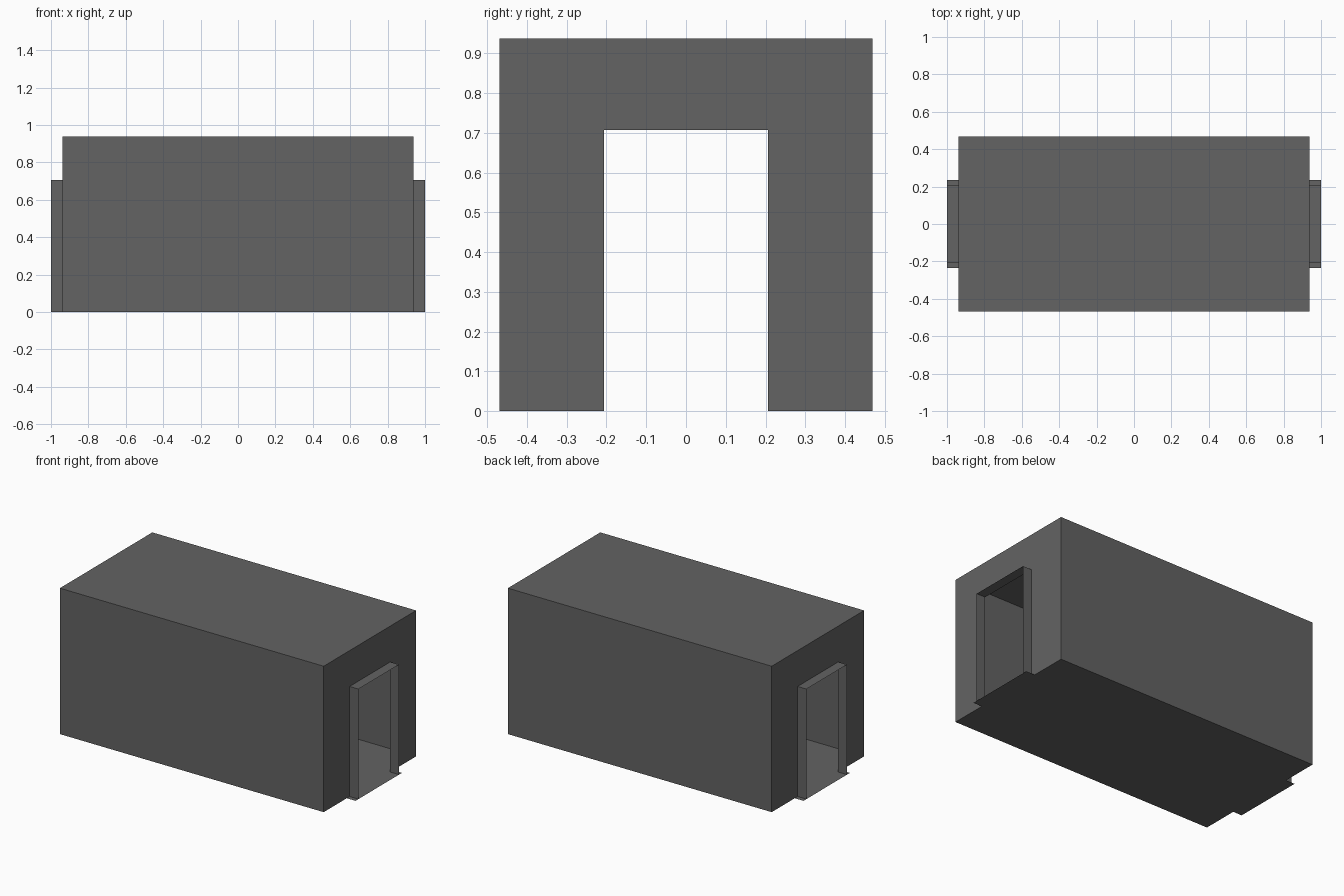
import bpy

cube = bpy.data.objects.get("Cube")
if cube:
    bpy.data.objects.remove(cube, do_unlink=True)

# Overall sizes
X, Y, H = 0.9375, 0.469, 0.9375      # hall half length, half width, height
END = 1.0                            # outer end of the doorways
DY, DH = 0.206, 0.707                # doorway half width and height
SILL = 0.235                         # threshold half width

grey = bpy.data.materials.new("dark_grey")
grey.use_nodes = True
colour = (0.125, 0.125, 0.125, 1)
grey.diffuse_color = colour
bsdf = next(n for n in grey.node_tree.nodes if n.type == 'BSDF_PRINCIPLED')
bsdf.inputs["Base Color"].default_value = colour
bsdf.inputs["Roughness"].default_value = 0.9


def sheet(name, points):
    """One flat panel from its outline."""
    mesh = bpy.data.meshes.new(name)
    mesh.from_pydata(points, [], [list(range(len(points)))])
    mesh.materials.append(grey)
    obj = bpy.data.objects.new(name, mesh)
    bpy.context.collection.objects.link(obj)
    return obj


def level(name, x0, x1, y, z, up=True):
    """Horizontal panel, facing up or down."""
    pts = [(x0, -y, z), (x1, -y, z), (x1, y, z), (x0, y, z)]
    return sheet(name, pts if up else pts[::-1])


def upright(name, x0, x1, y, h):
    """Lengthwise vertical panel, facing away from the centre line."""
    pts = [(x0, y, 0), (x1, y, 0), (x1, y, h), (x0, y, h)]
    return sheet(name, pts if y < 0 else pts[::-1])


# Hall shell
level("floor", -X, X, Y, 0, up=False)
level("roof", -X, X, Y, H)
upright("front_wall", -X, X, -Y, H)
upright("back_wall", -X, X, Y, H)

# End walls with a door opening, each with a thin projecting doorway
outline = [(DY, 0), (Y, 0), (Y, H), (-Y, H), (-Y, 0), (-DY, 0), (-DY, DH), (DY, DH)]
for side, s in (("left", 1), ("right", -1)):
    sheet(side + "_end_wall", [(s * X, y, z) for y, z in outline[::s]])
    x0, x1 = sorted((s * X, s * END))
    level(side + "_doorway_top", x0, x1, DY, DH)
    level(side + "_threshold", x0, x1, SILL, 0, up=False)
    upright(side + "_doorway_front_jamb", x0, x1, -DY, DH)
    upright(side + "_doorway_back_jamb", x0, x1, DY, DH)
